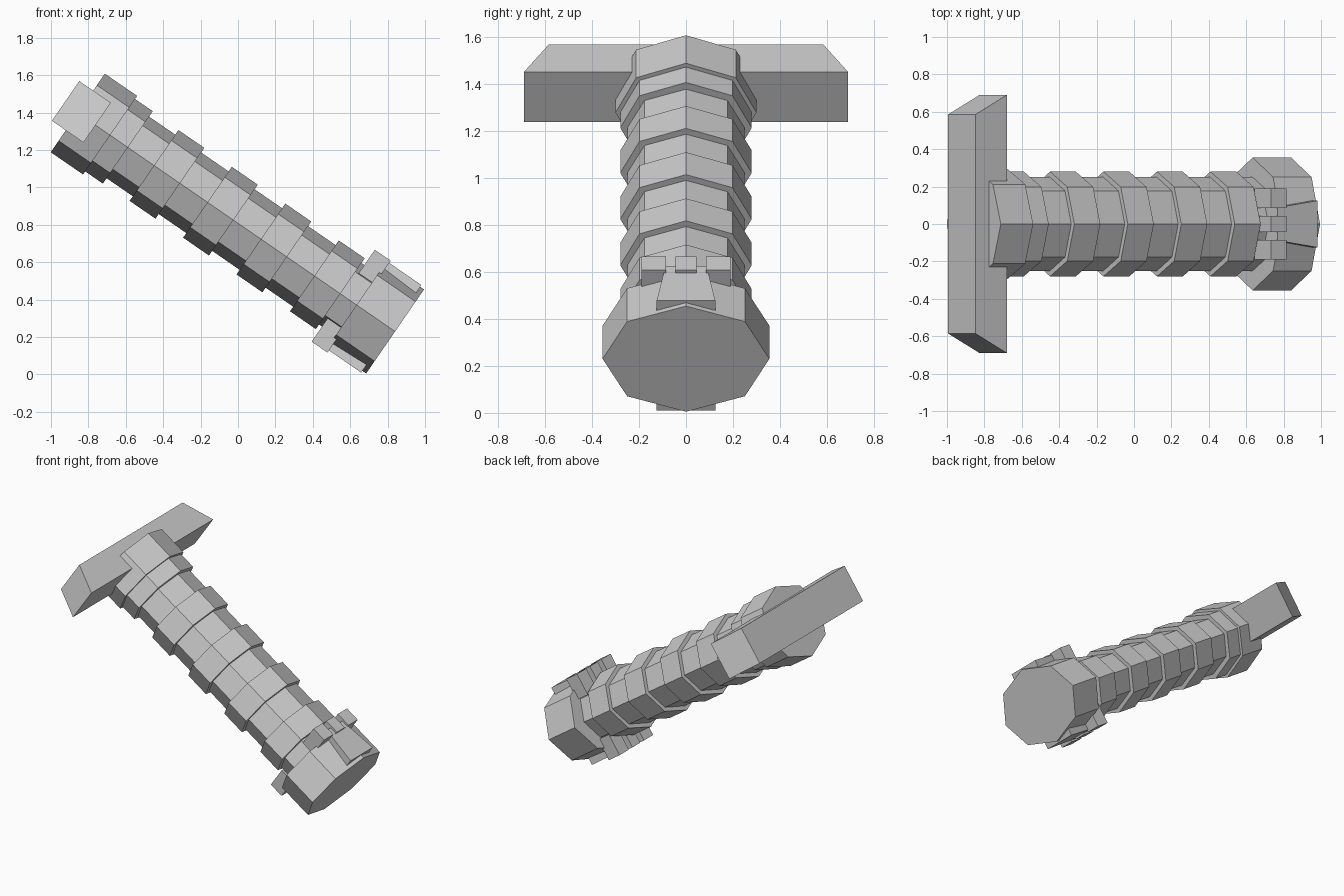
import bpy, bmesh, math
from mathutils import Matrix, Vector

if "Cube" in bpy.data.objects:
    bpy.data.objects.remove(bpy.data.objects["Cube"])

# Local frame: x along the grip toward the pommel end, y across, z thickness
POSE = Matrix.Translation((0.84, 0, 0.23)) @ Matrix.Rotation(math.radians(34.55), 4, 'Y')


def finish(name, bm):
    bmesh.ops.recalc_face_normals(bm, faces=bm.faces)
    bm.transform(POSE)
    me = bpy.data.meshes.new(name)
    bm.to_mesh(me)
    bm.free()
    ob = bpy.data.objects.new(name, me)
    bpy.context.collection.objects.link(ob)
    return ob


def loft(bm, loops):
    """Closed solid through equal-length loops of points."""
    rows = [[bm.verts.new(p) for p in loop] for loop in loops]
    n = len(rows[0])
    for a, b in zip(rows, rows[1:]):
        for i in range(n):
            j = (i + 1) % n
            bm.faces.new((a[i], a[j], b[j], b[i]))
    bm.faces.new(rows[0])
    bm.faces.new(rows[-1][::-1])


def octagon(x, ry, rz):
    return [(x, ry * math.cos(i * math.pi / 4), rz * math.sin(i * math.pi / 4))
            for i in range(8)]


def block(bm, x0, x1, y0, y1, z0, z1, w0=None):
    """Box; w0 optionally narrows the half width at x0 to make a taper."""
    a0, a1 = (y0, y1) if w0 is None else (-w0, w0)
    loft(bm, [[(x0, a0, z0), (x0, a1, z0), (x0, a1, z1), (x0, a0, z1)],
              [(x1, y0, z0), (x1, y1, z0), (x1, y1, z1), (x1, y0, z1)]])


# Grip: stepped octagonal collar, then alternating thin and thick bands
bands = [(-2.06, 0.30, 0.255), (-1.85, 0.28, 0.235), (-1.735, 0.25, 0.20)]
for k in range(4):
    start = -1.565 + 0.347 * k
    bands += [(start, 0.28, 0.23), (start + 0.168, 0.25, 0.20)]
loops = []
for i, (x, ry, rz) in enumerate(bands):
    end = bands[i + 1][0] if i + 1 < len(bands) else -0.2
    loops += [octagon(x, ry, rz), octagon(end, ry, rz)]
bm = bmesh.new()
loft(bm, loops)
finish("grip", bm)

# Pommel
bm = bmesh.new()
loft(bm, [octagon(-0.25, 0.355, 0.273), octagon(0, 0.355, 0.273)])
finish("pommel", bm)

# Crossguard, narrower on the blade side
bm = bmesh.new()
block(bm, -2.15, -1.945, -0.69, 0.69, -0.113, 0.145, w0=0.585)
finish("crossguard", bm)

# Tower relief on both flat sides of the pommel
for side, sign in (("upper", 1), ("lower", -1)):
    bm = bmesh.new()
    block(bm, -0.235, -0.025, -0.125, 0.125, sign * 0.15, sign * 0.284, w0=0.095)
    block(bm, -0.285, -0.235, -0.188, 0.188, sign * 0.146, sign * 0.285)
    for y0, y1 in ((-0.19, -0.086), (-0.044, 0.044), (0.086, 0.19)):
        block(bm, -0.337, -0.234, y0, y1, sign * 0.146, sign * 0.298)
    finish(side + "_tower_relief", bm)
